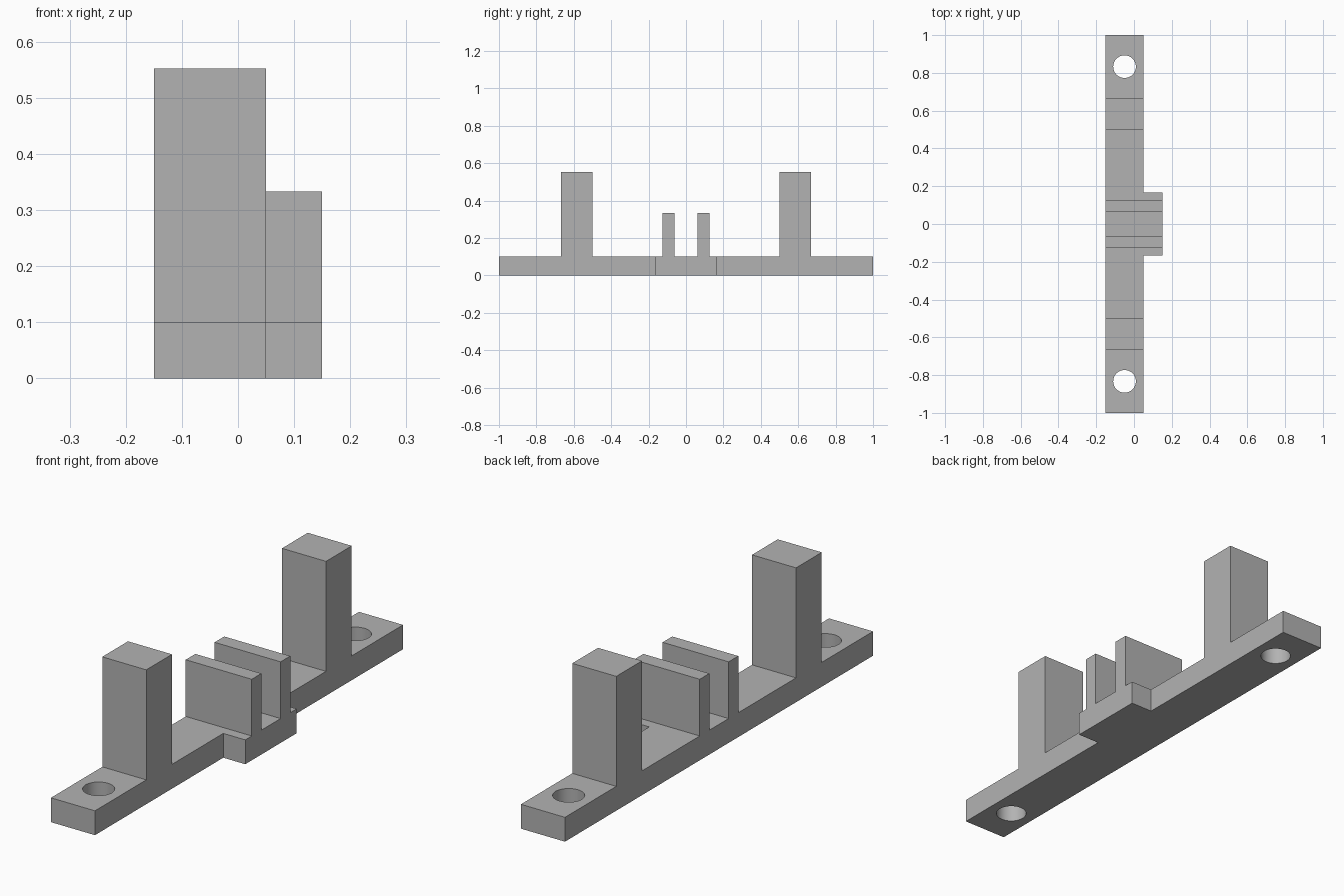
import bpy
import bmesh
from math import radians

cube = bpy.data.objects.get("Cube")
if cube:
    bpy.data.objects.remove(cube, do_unlink=True)

grey = bpy.data.materials.new("plain_grey")
grey.use_nodes = True
grey.diffuse_color = (0.45, 0.45, 0.45, 1)
grey.node_tree.nodes["Principled BSDF"].inputs["Base Color"].default_value = (0.45, 0.45, 0.45, 1)

BACK, EDGE, PAD = -0.15, 0.05, 0.15     # x limits of the bar and its pad
THICK = 0.1


def prism(name, outline, z0, z1):
    """Extrude an xy outline from z0 up to z1."""
    bm = bmesh.new()
    face = bm.faces.new([bm.verts.new((x, y, z0)) for x, y in outline])
    top = bmesh.ops.extrude_face_region(bm, geom=[face])["geom"]
    verts = [v for v in top if isinstance(v, bmesh.types.BMVert)]
    bmesh.ops.translate(bm, verts=verts, vec=(0, 0, z1 - z0))
    bmesh.ops.recalc_face_normals(bm, faces=bm.faces)
    mesh = bpy.data.meshes.new(name)
    bm.to_mesh(mesh)
    bm.free()
    mesh.materials.append(grey)
    obj = bpy.data.objects.new(name, mesh)
    bpy.context.collection.objects.link(obj)
    return obj


def block(name, x0, x1, y0, y1, z0, z1):
    return prism(name, [(x0, y0), (x1, y0), (x1, y1), (x0, y1)], z0, z1)


# Base bar with the side pad
half_pad = 0.167
base = prism("base_bar", [(BACK, -1), (EDGE, -1), (EDGE, -half_pad), (PAD, -half_pad),
                          (PAD, half_pad), (EDGE, half_pad), (EDGE, 1), (BACK, 1)], 0, THICK)

# Screw holes
for side in (-1, 1):
    bpy.ops.mesh.primitive_cylinder_add(vertices=48, radius=0.06, depth=0.4,
                                        location=(-0.05, side * 0.833, THICK / 2))
    cutter = bpy.context.object
    cutter.name = "hole_cutter"
    cutter.hide_render = True
    cutter.data.materials.append(grey)
    cut = base.modifiers.new("screw_hole", 'BOOLEAN')
    cut.operation, cut.solver, cut.object = 'DIFFERENCE', 'EXACT', cutter
    bpy.context.view_layer.objects.active = base
    bpy.ops.object.modifier_apply(modifier=cut.name)
    bpy.data.objects.remove(cutter, do_unlink=True)

bpy.ops.object.select_all(action='DESELECT')
base.select_set(True)
bpy.context.view_layer.objects.active = base
bpy.ops.object.shade_smooth_by_angle(angle=radians(30))

# Tall posts and thin centre fins, mirrored front to back
for side, label in ((-1, "front"), (1, "back")):
    block(label + "_post", BACK, EDGE, side * 0.5, side * 0.667, THICK, 0.552)
    block(label + "_fin", BACK, PAD, side * 0.0625, side * 0.125, THICK, 0.333)
